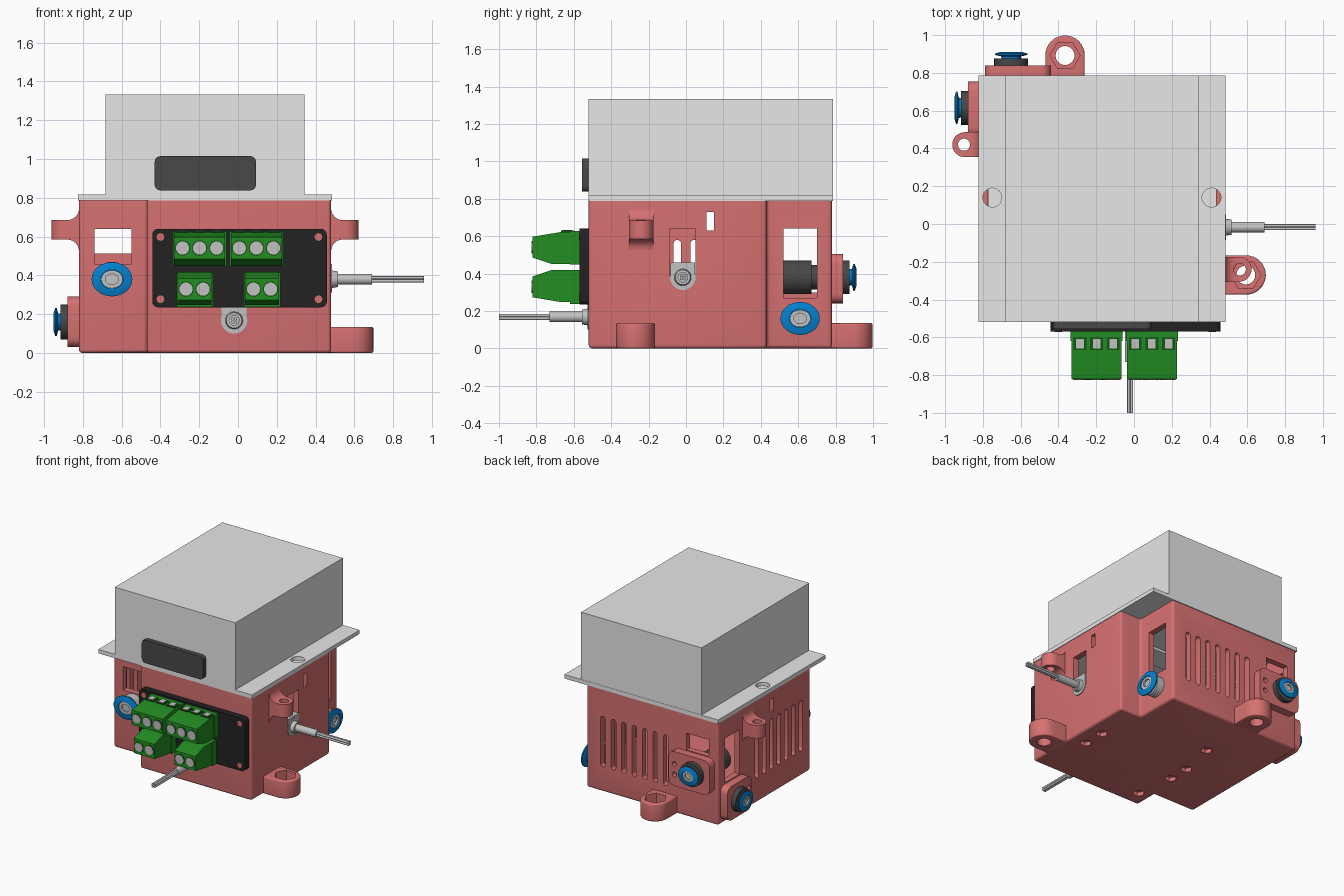
import bpy, bmesh, math
from mathutils import Vector

old = bpy.data.objects.get("Cube")
if old:
    bpy.data.objects.remove(old, do_unlink=True)


def material(name, rgb, rough=0.6):
    m = bpy.data.materials.new(name)
    m.use_nodes = True
    m.diffuse_color = (*rgb, 1)
    node = m.node_tree.nodes["Principled BSDF"]
    node.inputs["Base Color"].default_value = (*rgb, 1)
    node.inputs["Roughness"].default_value = rough
    return m


RED = material("coral_red", (0.68, 0.165, 0.165))
GREY = material("light_grey", (0.8, 0.8, 0.8))
METAL = material("metal_grey", (0.54, 0.54, 0.54))
DARK = material("dark_grey", (0.065, 0.065, 0.065))
BLACK = material("black", (0.016, 0.016, 0.016))
GREEN = material("terminal_green", (0.016, 0.27, 0.016))
SHADE = material("deep_green", (0.006, 0.09, 0.006))
BLUE = material("push_blue", (0.001, 0.22, 0.62))
made = []


def finish(name, bm, mat):
    bmesh.ops.recalc_face_normals(bm, faces=bm.faces)
    me = bpy.data.meshes.new(name)
    bm.to_mesh(me)
    bm.free()
    ob = bpy.data.objects.new(name, me)
    bpy.context.collection.objects.link(ob)
    if mat:
        me.materials.append(mat)
        made.append(ob)
    return ob


# Extrude an outline along one axis; round chosen edges
def prism(name, pts, axis, lo, hi, mat=None, bevel=0, keep=None):
    put = {"x": lambda a, b, h: (h, a, b), "y": lambda a, b, h: (a, h, b),
           "z": lambda a, b, h: (a, b, h)}[axis]
    bm = bmesh.new()
    rings = [[bm.verts.new(put(a, b, h)) for a, b in pts] for h in (lo, hi)]
    bm.faces.new(rings[0])
    bm.faces.new(rings[1])
    for i in range(len(pts)):
        j = (i + 1) % len(pts)
        bm.faces.new((rings[0][i], rings[0][j], rings[1][j], rings[1][i]))
    bmesh.ops.recalc_face_normals(bm, faces=bm.faces)
    if bevel:
        edges = [e for e in bm.edges if not keep or keep(e)]
        bmesh.ops.bevel(bm, geom=edges, offset=bevel, segments=4, profile=0.5, affect="EDGES")
    return finish(name, bm, mat)


def box(name, x, y, z, mat=None, bevel=0, keep=None):
    pts = [(x[0], y[0]), (x[1], y[0]), (x[1], y[1]), (x[0], y[1])]
    return prism(name, pts, "z", z[0], z[1], mat, bevel, keep)


# Turn a (radius, height) profile about a direction
def lathe(name, profile, pos, d, mat=None, segs=32, squash=1):
    bm = bmesh.new()
    turn = Vector((0, 0, 1)).rotation_difference(Vector(d))
    rings = []
    for r, h in profile:
        ring = []
        for i in range(segs):
            a = math.tau * i / segs
            v = turn @ Vector((r * math.cos(a), r * math.sin(a), h))
            v.z *= squash
            ring.append(bm.verts.new(v + Vector(pos)))
        rings.append(ring)
    for p, q in zip(rings, rings[1:]):
        for i in range(segs):
            j = (i + 1) % segs
            bm.faces.new((p[i], p[j], q[j], q[i]))
    bmesh.ops.remove_doubles(bm, verts=bm.verts, dist=0.00001)
    return finish(name, bm, mat)


def rod(name, pos, d, r, length, mat=None, segs=32):
    return lathe(name, [(0, 0), (r, 0), (r, length), (0, length)], pos, d, mat, segs)


def cut(ob, cutters):
    for c in cutters:
        mod = ob.modifiers.new("cut", "BOOLEAN")
        mod.operation, mod.solver, mod.object = "DIFFERENCE", "EXACT", c
        deps = bpy.context.evaluated_depsgraph_get()
        me = bpy.data.meshes.new_from_object(ob.evaluated_get(deps))
        ob.modifiers.clear()
        if me.polygons:
            ob.data = me
        bpy.data.objects.remove(c, do_unlink=True)


# Upright slot with round ends
def slot(axis, mid, z0, z1, lo, hi, w=0.02):
    half = [math.pi * k / 6 for k in range(7)]
    pts = [(mid + w * math.cos(a), z1 - w + w * math.sin(a)) for a in half]
    pts += [(mid - w * math.cos(a), z0 + w - w * math.sin(a)) for a in half]
    return prism("slot_cutter", pts, axis, lo, hi)


# Housing: square tub with two stepped corners
def footprint(t):
    return [(-0.47 + t, -0.52 + t), (0.48 - t, -0.52 + t), (0.48 - t, 0.43 - t), (0.3 - t, 0.43 - t),
            (0.3 - t, 0.78 - t), (-0.82 + t, 0.78 - t), (-0.82 + t, -0.34 + t), (-0.47 + t, -0.34 + t)]


housing = prism("housing", footprint(0), "z", 0, 0.787, RED, 0.018,
                lambda e: min(v.co.z for v in e.verts) < 0.01)
cutters = [prism("cavity", footprint(0.045), "z", 0.045, 0.9)]
for k in range(7):
    cutters.append(slot("y", 0.16 - 0.089 * k, 0.19, 0.58, 0.7, 0.85))
    cutters.append(slot("x", 0.31 - 0.089 * k, 0.19, 0.58, -0.9, -0.74))
cutters += [
    box("window", (-0.74, -0.55), (-0.4, -0.26), (0.46, 0.64)),
    box("window", (-0.74, -0.55), (0.7, 0.85), (0.512, 0.64)),
    box("window", (0.22, 0.35), (0.52, 0.7), (0.27, 0.64)),
    box("window", (-0.9, -0.74), (0.52, 0.7), (0.3, 0.64)),
    box("window", (0.4, 0.55), (-0.085, 0.05), (0.38, 0.64)),
    box("slit", (0.4, 0.55), (0.11, 0.15), (0.63, 0.73)),
    box("slit", (-0.9, -0.74), (0.11, 0.15), (0.63, 0.73))]
for x, y in [(0.36, -0.09), (0.36, 0.08), (-0.35, 0.37), (-0.41, 0.08), (-0.41, -0.09), (-0.37, -0.39)]:
    cutters.append(rod("nut_pocket", (x, y, -0.02), (0, 0, 1), 0.042, 0.05, None, 6))
cut(housing, cutters)


# Mounting lugs
def lug_outline(wall, d, r):
    side = Vector((-d[1], d[0]))
    d, wall = Vector(d), Vector(wall)
    arc = [wall + d * (r + 0.01 + r * math.cos(a)) + side * r * math.sin(a)
           for a in [math.pi * (k / 16 - 0.5) for k in range(17)]]
    return [tuple(p) for p in [wall - d * 0.02 - side * r] + arc + [wall - d * 0.02 + side * r]]


for name, wall, d in [("left_base_lug", (0.48, -0.27), (1, 0)), ("back_base_lug", (-0.365, 0.78), (0, 1))]:
    lug = prism(name, lug_outline(wall, d, 0.104), "z", 0, 0.135, RED, 0.01,
                lambda e: abs(e.verts[0].co.z - e.verts[1].co.z) < 0.001)
    c = (wall[0] + d[0] * 0.112, wall[1] + d[1] * 0.112)
    cut(lug, [rod("bolt", (*c, -0.1), (0, 0, 1), 0.05, 0.4),
              rod("hex", (*c, 0.06), (0, 0, 1), 0.08, 0.2, None, 6)])

for name, x, y, s in [("left_upper_lug", 0.48, -0.24, 1), ("right_upper_lug", -0.82, 0.42, -1)]:
    lug = prism(name, lug_outline((x, y), (s, 0), 0.066), "z", 0.585, 0.685, RED)
    arc = [(0.06 * (1 - math.cos(a)), 0.06 * (1 - math.sin(a))) for a in [math.pi * k / 12 for k in range(7)]]
    flare = [(x + s * a, 0.685 + b) for a, b in arc] + [(x + s * a, 0.585 - b) for a, b in reversed(arc)]
    web = prism(name + "_web", flare, "y", y - 0.066, y + 0.066, RED)
    for part in (lug, web):
        cut(part, [rod("bolt", (x + s * 0.08, y, 0.4), (0, 0, 1), 0.032, 0.5)])


# Raised pads and push-in tube fittings
def fitting(name, pos, d, base, r, base_r, base_h):
    pos, d = Vector(pos), Vector(d)
    rod(name + "_base", pos, d, base_r, base_h, base)
    h = r * 0.42
    lathe(name + "_collar", [(0, 0), (r * 0.6, 0), (r * 0.62, h * 0.35), (r, h * 0.55), (r, h * 0.75),
                             (r * 0.65, h), (r * 0.55, h), (r * 0.55, h * 0.5), (0, h * 0.5)],
          pos + d * base_h, d, BLUE, 32, 0.84)
    t = r * 0.53
    lathe(name + "_tube", [(0, 0), (t, 0), (t, h * 0.9), (t * 0.6, h * 0.9), (t * 0.6, h * 0.6), (0, h * 0.6)],
          pos + d * base_h, d, METAL, 32, 0.84)


back_pad = box("back_pad", (-0.79, -0.44), (0.76, 0.84), (0.24, 0.505), RED, 0.05,
               lambda e: abs(e.verts[0].co.y - e.verts[1].co.y) > 0.01)
cut(back_pad, [rod("screw", (-0.49, 0.9, z), (0, -1, 0), 0.018, 0.09) for z in (0.33, 0.41)])
side_pad = box("right_pad", (-0.88, -0.8), (0.46, 0.755), (0.03, 0.29), RED, 0.05,
               lambda e: abs(e.verts[0].co.x - e.verts[1].co.x) > 0.01)
cut(side_pad, [rod("screw", (-0.95, 0.495, z), (1, 0, 0), 0.018, 0.1) for z in (0.12, 0.2)])
fitting("back_fitting", (-0.65, 0.84, 0.38), (0, 1, 0), DARK, 0.086, 0.09, 0.035)
fitting("right_fitting", (-0.88, 0.615, 0.16), (-1, 0, 0), DARK, 0.086, 0.09, 0.035)
fitting("front_fitting", (-0.65, -0.33, 0.38), (0, -1, 0), METAL, 0.105, 0.075, 0.07)
fitting("left_fitting", (0.29, 0.61, 0.16), (1, 0, 0), METAL, 0.105, 0.075, 0.07)
rod("inner_valve", (-0.65, 0.51, 0.38), (0, 1, 0), 0.09, 0.16, DARK)
rod("inner_valve_stem", (-0.65, 0.66, 0.38), (0, 1, 0), 0.065, 0.12, DARK)


# Cable exits with bare conductors
def cable(name, pos, d, grip, total):
    pos, d = Vector(pos), Vector(d)
    lathe(name + "_gland", [(0, -0.06), (0.068, -0.06), (0.068, 0.006), (0.045, 0.006), (0.04, 0.035),
                            (0.028, 0.035), (0.028, grip), (0, grip)], pos, d, METAL)
    side = Vector((d.y, d.x, 0))
    for a in (-0.008, 0.008):
        for b in (-0.008, 0.008):
            rod(name + "_conductor", pos + d * grip * 0.9 + side * a + Vector((0, 0, b)), d, 0.008,
                total - grip * 0.9, METAL, 12)


cable("front_cable", (-0.02, -0.52, 0.168), (0, -1, 0), 0.21, 0.48)
box("front_cable_slide", (-0.085, 0.045), (-0.525, -0.46), (0.168, 0.3), METAL)
cable("left_cable", (0.48, -0.017, 0.38), (1, 0, 0), 0.21, 0.48)
box("left_cable_slide", (0.42, 0.485), (-0.083, 0.048), (0.38, 0.46), METAL)

# Power unit: case, flange, inner rail and front socket
box("case", (-0.683, 0.342), (-0.52, 0.785), (0.81, 1.333), GREY)
flange = box("case_flange", (-0.824, 0.484), (-0.52, 0.787), (0.787, 0.817), GREY)
cut(flange, [rod("hole", (x, 0.14, 0.7), (0, 0, 1), 0.05, 0.2) for x in (-0.75, 0.41)])
box("inner_rail", (-0.774, 0.434), (0.05, 0.23), (0.745, 0.765), GREY)
along_y = lambda e: abs(e.verts[0].co.y - e.verts[1].co.y) > 0.01
box("case_front_socket", (-0.43, 0.093), (-0.555, -0.5), (0.838, 1.015), DARK, 0.03, along_y)

# Terminal panel with corner screws
box("terminal_panel", (-0.442, 0.458), (-0.57, -0.51), (0.235, 0.64), BLACK, 0.03, along_y)
for x in (-0.4, 0.415):
    for z in (0.277, 0.598):
        rod("panel_screw", (x, -0.56, z), (0, -1, 0), 0.02, 0.013, RED, 16)

# Green plug-in terminal blocks, lower row is the upper one flipped
shape = [(-0.56, 0.622), (-0.67, 0.622), (-0.82, 0.597), (-0.82, 0.485), (-0.72, 0.452), (-0.56, 0.452)]
flipped = [(y, 0.87 - z) for y, z in shape]
for name, x0, count, upper in [("upper_right", -0.33, 3, True), ("upper_left", -0.037, 3, True),
                               ("lower_right", -0.312, 2, False), ("lower_left", 0.036, 2, False)]:
    x1 = x0 + 0.088 * count
    zc = 0.541 if upper else 0.329
    prism(name + "_terminal", shape if upper else flipped, "x", x0, x1, GREEN)
    box(name + "_socket", (x0 - 0.006, x1 + 0.006), (-0.62, -0.56), (zc - 0.092, zc + 0.086), GREEN)
    for k in range(count):
        x = x0 + 0.088 * (k + 0.5)
        rod(name + "_screw_rim", (x, -0.815, zc), (0, -1, 0), 0.04, 0.007, SHADE, 24)
        rod(name + "_screw", (x, -0.815, zc), (0, -1, 0), 0.034, 0.01, METAL, 24)
        if upper:
            box(name + "_port", (x - 0.034, x + 0.034), (-0.668, -0.6), (0.62, 0.629), SHADE)
            box(name + "_clamp", (x - 0.02, x + 0.02), (-0.66, -0.61), (0.624, 0.632), METAL)

# Smooth round parts, keep corners sharp
bpy.ops.object.select_all(action="DESELECT")
for ob in made:
    ob.select_set(True)
bpy.context.view_layer.objects.active = made[0]
bpy.ops.object.shade_smooth_by_angle(angle=math.radians(35))
